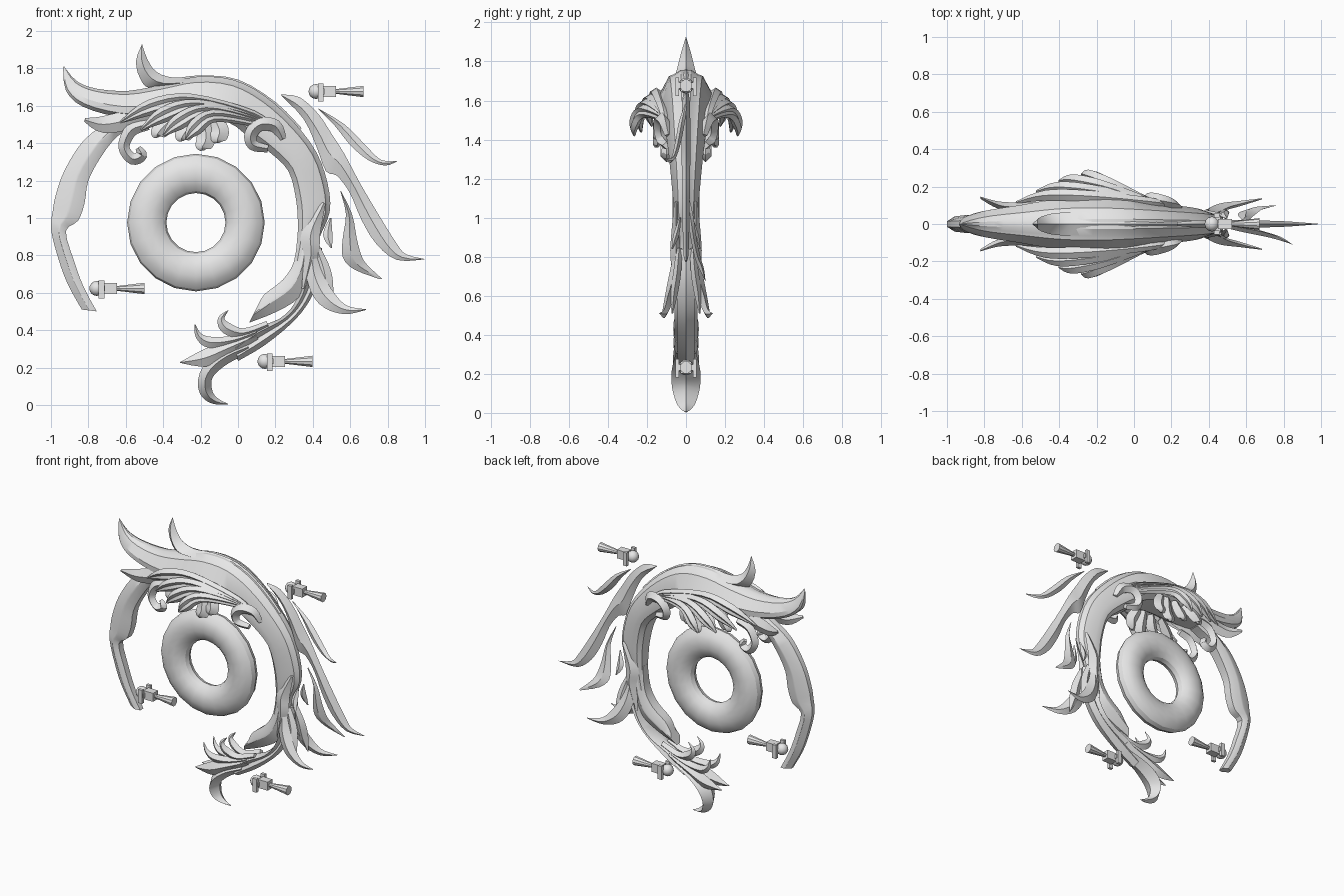
import bpy, bmesh, math
from mathutils import Matrix, Vector

stone = bpy.data.materials.new("light_grey")
stone.diffuse_color = (0.8, 0.8, 0.8, 1)


def finish(name, bm, mirror=False):
    bmesh.ops.remove_doubles(bm, verts=bm.verts, dist=0.0004)
    bmesh.ops.recalc_face_normals(bm, faces=bm.faces)
    me = bpy.data.meshes.new(name)
    bm.to_mesh(me)
    bm.free()
    me.materials.append(stone)
    ob = bpy.data.objects.new(name, me)
    bpy.context.collection.objects.link(ob)
    if mirror:
        m = ob.modifiers.new("mirror", 'MIRROR')
        m.use_axis = (False, True, False)
        m.use_mirror_merge = False
    return ob


def smooth_path(rows, steps):
    """Catmull-Rom interpolation of rows of numbers."""
    out = []
    for i in range(len(rows) - 1):
        a, b, c, d = (rows[max(i - 1, 0)], rows[i], rows[i + 1], rows[min(i + 2, len(rows) - 1)])
        for k in range(steps):
            t = k / steps
            out.append([0.5 * (2 * q + (r - p) * t + (2 * p - 5 * q + 4 * r - s) * t * t
                               + (3 * q - p - 3 * r + s) * t ** 3) for p, q, r, s in zip(a, b, c, d)])
    return out + [list(rows[-1])]


DIAMOND = [(0, 0), (0.5, 1), (1, 0)]
RIBBED = [(0, 0), (0.25, 0.75), (0.5, 0.55), (0.72, 1), (1, 0)]
BAND = [(0, 0.2), (0.1, 0.45), (0.14, 0.62), (0.6, 1), (0.85, 0.95), (1, 0.6)]
SLAB = [(0, 0.35), (0.5, 1), (0.6, 1), (1, 0.6)]


def loft(name, rows, prof, mirror=False, steps=3):
    """Rows are outer x, z, inner x, z, half thickness, y offset."""
    bm = bmesh.new()
    rings = []
    for xo, zo, xi, zi, t, y in smooth_path(rows, steps):
        sec = [(u, -v) for u, v in prof] + [(u, v) for u, v in reversed(prof) if v > 0]
        rings.append([bm.verts.new((xo + (xi - xo) * u, y + v * max(t, 0), zo + (zi - zo) * u))
                      for u, v in sec])
    n = len(rings[0])
    for a, b in zip(rings, rings[1:]):
        for i in range(n):
            bm.faces.new((a[i], a[(i + 1) % n], b[(i + 1) % n], b[i]))
    bm.faces.new(rings[0])
    bm.faces.new(rings[-1][::-1])
    return finish(name, bm, mirror)


def leaf(name, rows, mirror=True, prof=DIAMOND, steps=4):
    """Rows are centre x, z, half width, half thickness, y offset."""
    p = smooth_path(rows, steps)
    out = []
    for i, (x, z, w, t, y) in enumerate(p):
        a, b = p[max(i - 1, 0)], p[min(i + 1, len(p) - 1)]
        d = Vector((b[0] - a[0], b[1] - a[1])).normalized()
        out.append((x - d.y * w, z + d.x * w, x + d.y * w, z - d.x * w, t, y))
    return loft(name, out, prof, mirror, 1)


# Central ring
bm = bmesh.new()
N, M = 20, 14
g = [[bm.verts.new((-0.225 + (0.263 + 0.105 * math.cos(b)) * math.cos(a), 0.07 * math.sin(b),
                    0.975 + (0.263 + 0.105 * math.cos(b)) * math.sin(a)))
      for b in [2 * math.pi * j / M for j in range(M)]] for a in [2 * math.pi * i / N for i in range(N)]]
for i in range(N):
    for j in range(M):
        bm.faces.new((g[i][j], g[(i + 1) % N][j], g[(i + 1) % N][(j + 1) % M], g[i][(j + 1) % M]))
finish("ring", bm)

# Main crest, from the left horn over the top and down the right side
loft("main_crest", [
    (-0.93, 1.81, -0.935, 1.805, 0, 0), (-0.86, 1.73, -0.92, 1.68, .035, 0),
    (-0.75, 1.69, -0.83, 1.595, .07, 0), (-0.58, 1.68, -0.64, 1.54, .10, 0),
    (-0.40, 1.715, -0.45, 1.53, .13, 0), (-0.22, 1.755, -0.22, 1.54, .14, 0),
    (-0.03, 1.74, -0.05, 1.51, .13, 0), (0.14, 1.655, 0.06, 1.43, .115, 0),
    (0.30, 1.51, 0.17, 1.35, .10, 0), (0.42, 1.35, 0.27, 1.25, .085, 0),
    (0.48, 1.18, 0.31, 1.10, .07, 0), (0.49, 1.03, 0.32, 0.98, .06, 0),
    (0.43, 0.88, 0.32, 0.88, .05, 0), (0.41, 0.76, 0.30, 0.77, .05, 0)], BAND)

# Upright horn flowing into the top ridge
loft("upper_horn", [
    (-0.513, 1.93, -0.515, 1.925, 0, 0), (-0.485, 1.85, -0.545, 1.84, .025, 0),
    (-0.435, 1.78, -0.525, 1.75, .045, 0), (-0.34, 1.75, -0.46, 1.69, .06, 0),
    (-0.2, 1.762, -0.22, 1.69, .06, 0), (0.0, 1.74, -0.02, 1.67, .05, 0),
    (0.2, 1.62, 0.16, 1.57, .035, 0), (0.34, 1.48, 0.30, 1.44, .025, 0)], DIAMOND)

# Left curved blade, with a thicker upper inner rim
loft("left_blade", [
    (-0.58, 1.57, -0.52, 1.50, .06, 0), (-0.68, 1.52, -0.64, 1.44, .06, 0),
    (-0.82, 1.42, -0.73, 1.33, .055, 0), (-0.925, 1.26, -0.80, 1.20, .05, 0),
    (-0.975, 1.12, -0.82, 1.08, .048, 0), (-0.99, 1.04, -0.855, 0.985, .045, 0),
    (-1.0, 0.94, -0.92, 0.93, .04, 0), (-0.96, 0.78, -0.88, 0.78, .038, 0),
    (-0.91, 0.645, -0.825, 0.63, .035, 0), (-0.835, 0.51, -0.755, 0.50, .03, 0)], SLAB)

# Inner end of the right arc
loft("arc_end", [
    (0.41, 0.92, 0.32, 0.93, .045, 0), (0.39, 0.72, 0.30, 0.77, .055, 0),
    (0.33, 0.58, 0.24, 0.67, .058, 0), (0.21, 0.50, 0.14, 0.59, .055, 0),
    (0.06, 0.44, 0.10, 0.52, .045, 0)], SLAB)

# Lower stem
loft("lower_stem", [
    (0.45, 0.84, 0.36, 0.84, .05, 0), (0.44, 0.70, 0.35, 0.68, .06, 0),
    (0.39, 0.57, 0.30, 0.54, .06, 0), (0.30, 0.45, 0.22, 0.46, .06, 0),
    (0.144, 0.32, 0.09, 0.41, .06, 0), (0.0, 0.235, -0.02, 0.33, .055, 0)], RIBBED)

# Thin trailing feathers
loft("long_feather", [
    (0.23, 1.66, 0.235, 1.65, .01, 0), (0.33, 1.645, 0.35, 1.53, .02, 0),
    (0.43, 1.555, 0.42, 1.38, .022, 0), (0.50, 1.45, 0.47, 1.25, .022, 0),
    (0.57, 1.34, 0.53, 1.225, .022, 0), (0.65, 1.19, 0.60, 1.13, .02, 0),
    (0.75, 1.02, 0.66, 0.99, .018, 0), (0.85, 0.86, 0.74, 0.86, .015, 0),
    (0.90, 0.805, 0.85, 0.775, .01, 0), (1.0, 0.78, 0.995, 0.778, 0, 0)], DIAMOND)
loft("upper_feather", [
    (0.43, 1.585, 0.432, 1.58, .005, 0), (0.57, 1.50, 0.52, 1.49, .015, -.02),
    (0.68, 1.39, 0.60, 1.39, .015, -.04), (0.75, 1.32, 0.695, 1.31, .012, -.06),
    (0.79, 1.305, 0.785, 1.28, .01, -.08), (0.85, 1.305, 0.848, 1.30, 0, -.11)], DIAMOND)
loft("lower_feather", [
    (0.55, 1.145, 0.548, 1.14, .005, .0), (0.61, 1.02, 0.577, 1.02, .015, .02),
    (0.635, 0.89, 0.56, 0.89, .015, .04), (0.66, 0.80, 0.56, 0.79, .015, .06),
    (0.69, 0.75, 0.62, 0.725, .012, .08), (0.77, 0.675, 0.76, 0.672, 0, .10)], DIAMOND)

# Fronds fanning outward from the crest, with rising offset and falling tips
for i, (xm, zm, xe, ze, xt, zt, ym, yt) in enumerate([
        (-0.25, 1.63, -0.47, 1.59, -0.63, 1.51, .15, .115),
        (-0.22, 1.60, -0.40, 1.55, -0.52, 1.47, .18, .175),
        (-0.17, 1.575, -0.32, 1.51, -0.40, 1.44, .205, .23),
        (-0.13, 1.545, -0.23, 1.48, -0.28, 1.42, .22, .265)]):
    leaf("frond_%d" % (i + 1), [
        (0.19, 1.47, .012, .012, .10), (0.08, 1.55 - .012 * i, .025, .022, .12),
        (xm, zm, .034, .03, ym), (xe, ze, .042, .028, (ym + yt) / 2 + .02),
        (xt, zt, .006, .006, yt)], prof=RIBBED)

# Side leaf on the left and hanging scroll
leaf("side_leaf", [(-0.40, 1.57, .03, .02, .10), (-0.58, 1.525, .05, .025, .09),
                   (-0.72, 1.50, .045, .02, .10), (-0.82, 1.525, .01, .006, .14)])
leaf("scroll", [(-0.48, 1.50, .03, .025, .10), (-0.57, 1.47, .035, .03, .10),
                (-0.61, 1.38, .03, .03, .10), (-0.565, 1.315, .03, .03, .10),
                (-0.515, 1.335, .03, .03, .10), (-0.535, 1.375, .015, .015, .10)])

# Hanging lobes under the crest
for i, (x, z) in enumerate([(-0.43, 1.43), (-0.30, 1.41), (-0.19, 1.36), (-0.11, 1.40)]):
    leaf("lobe_%d" % (i + 1), [(x * 0.6 - 0.07, 1.55, .03, .02, .12), (x * 0.9, z + .07, .05, .025, .14),
                               (x, z + .02, .04, .02, .15), (x, z, .01, .01, .15)])

# Curled rosette where the fronds begin
leaf("rosette", [(0.24, 1.42, .02, .02, .09), (0.20, 1.49, .035, .03, .11), (0.12, 1.50, .035, .035, .13),
                 (0.07, 1.45, .035, .035, .13), (0.08, 1.39, .03, .03, .12), (0.16, 1.37, .02, .02, .10)])

# Knot and leaves on the lower right
leaf("knot_leaf", [(0.46, 1.08, .01, .01, .05), (0.39, 0.92, .05, .025, .05),
                   (0.39, 0.80, .04, .03, .05), (0.35, 0.62, .01, .01, .05)])
leaf("spur_leaf", [(0.495, 1.0, .004, .005, .03), (0.48, 0.91, .025, .015, .05), (0.50, 0.84, .004, .004, .07)])
leaf("outer_leaf", [(0.39, 0.83, .02, .015, .045), (0.41, 0.69, .045, .025, .065), (0.47, 0.575, .05, .022, .09),
                    (0.57, 0.51, .025, .014, .11), (0.684, 0.51, .002, .003, .135)])
leaf("inner_leaf", [(0.42, 0.84, .02, .015, .035), (0.46, 0.72, .035, .02, .045),
                    (0.475, 0.62, .035, .02, .06), (0.50, 0.51, .004, .004, .07)])

# Foot leaves at the bottom
loft("foot_leaf", [
    (0.05, 0.35, 0.06, 0.27, .05, 0), (-0.10, 0.28, -0.02, 0.24, .065, 0),
    (-0.19, 0.20, -0.096, 0.19, .075, 0), (-0.215, 0.11, -0.14, 0.136, .07, 0),
    (-0.19, 0.04, -0.134, 0.067, .05, 0), (-0.13, 0.005, -0.10, 0.03, .025, 0),
    (-0.053, 0.003, -0.054, 0.007, 0, 0)], DIAMOND)
leaf("pointed_leaf", [(0.10, 0.37, .02, .02, .035), (-0.06, 0.30, .04, .03, .035),
                      (-0.18, 0.25, .045, .025, .04), (-0.31, 0.227, .002, .004, .04)])
leaf("left_curl_leaf", [(0.10, 0.39, .02, .02, .035), (-0.03, 0.345, .025, .025, .035),
                        (-0.15, 0.335, .03, .02, .045), (-0.21, 0.37, .018, .014, .05),
                        (-0.23, 0.43, .002, .003, .055)])
leaf("right_curl_leaf", [(0.16, 0.43, .02, .02, .035), (0.03, 0.385, .025, .025, .035),
                         (-0.06, 0.41, .032, .02, .045), (-0.09, 0.46, .018, .014, .05),
                         (-0.053, 0.505, .002, .003, .05)])

# Three identical studs: ball, fork and tapered pin
for i, (x, z) in enumerate([(-0.755, 0.623), (0.144, 0.233), (0.417, 1.676)]):
    bm = bmesh.new()
    at = Matrix.Translation((x, 0, z))
    bmesh.ops.create_uvsphere(bm, u_segments=12, v_segments=8, radius=0.04, matrix=at)
    for px, py, pz, sx, sy, sz in [(.07, 0, 0, .075, .055, .06), (.025, .045, -.005, .03, .02, .095),
                                   (.025, -.045, -.005, .03, .02, .095), (.03, 0, 0, .03, .09, .03)]:
        bmesh.ops.create_cube(bm, size=1, matrix=at @ Matrix.Translation((px, py, pz))
                              @ Matrix.Diagonal((sx, sy, sz, 1)))
    bmesh.ops.create_cone(bm, cap_ends=True, segments=10, radius1=.013, radius2=.032, depth=.15,
                          matrix=at @ Matrix.Translation((.18, 0, 0)) @ Matrix.Rotation(math.pi / 2, 4, 'Y'))
    finish("stud_%d" % (i + 1), bm)

bpy.ops.object.select_all(action='SELECT')
bpy.context.view_layer.objects.active = bpy.data.objects["ring"]
bpy.ops.object.shade_smooth_by_angle(angle=math.radians(30))
